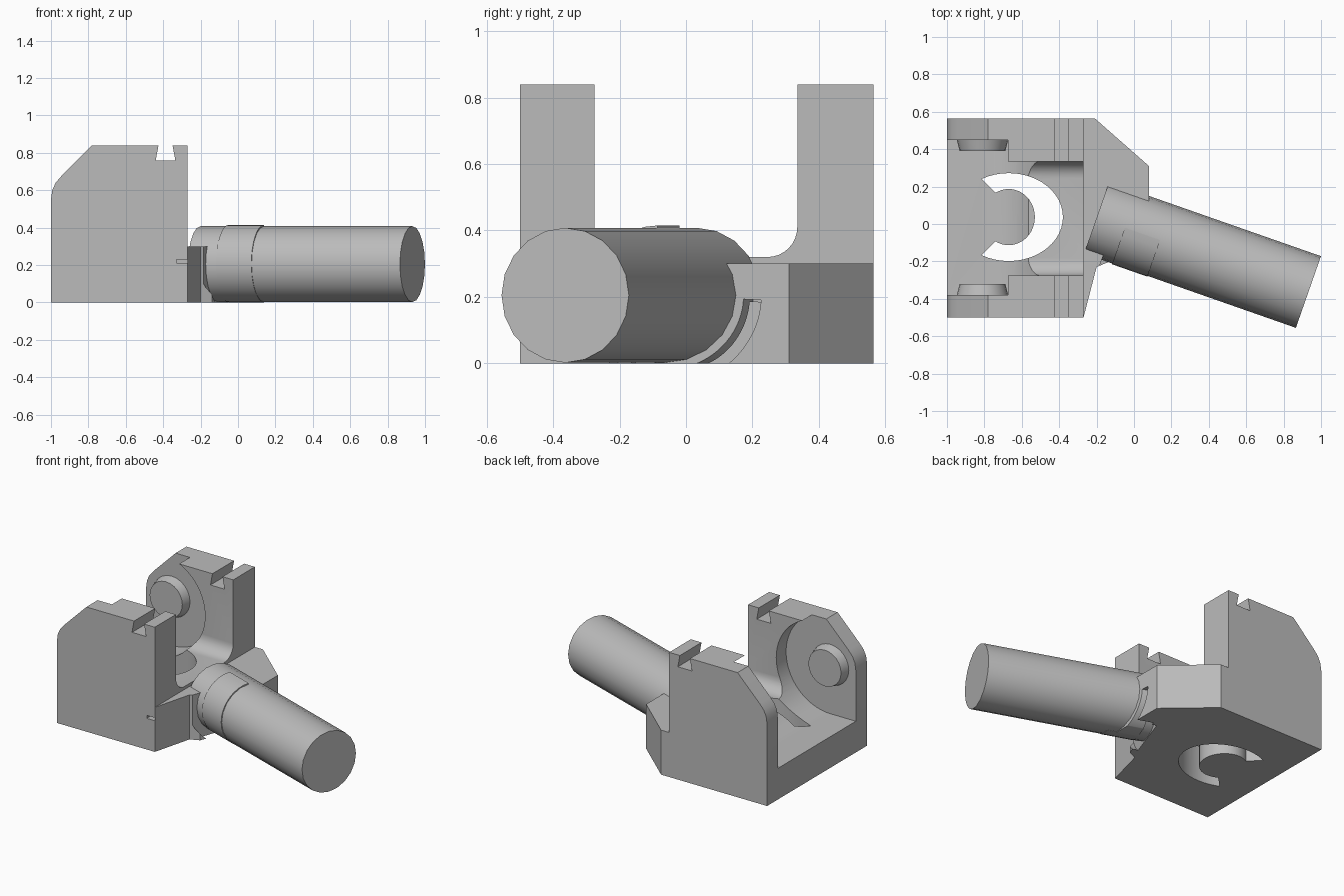
import bpy, bmesh
from math import sin, cos, radians
from mathutils import Matrix

cube = bpy.data.objects.get("Cube")
if cube:
    bpy.data.objects.remove(cube, do_unlink=True)

grey = bpy.data.materials.new("plain grey")
grey.use_nodes = True
GREY = (0.5, 0.5, 0.5, 1)
grey.diffuse_color = GREY
grey.node_tree.nodes["Principled BSDF"].inputs["Base Color"].default_value = GREY


def arc(cx, cy, rx, ry, start, end, steps):
    """Points along an elliptical arc, angles in degrees."""
    angles = [radians(start + (end - start) * i / steps) for i in range(steps + 1)]
    return [(cx + rx * cos(a), cy + ry * sin(a)) for a in angles]


def prism(name, points, axis, low, high, matrix=None):
    """Extrude a flat outline along one axis."""
    place = {"X": lambda u, v: (low, u, v),
             "Y": lambda u, v: (u, low, v),
             "Z": lambda u, v: (u, v, low)}[axis]
    bm = bmesh.new()
    face = bm.faces.new([bm.verts.new(place(u, v)) for u, v in points])
    new = bmesh.ops.extrude_face_region(bm, geom=[face])["geom"]
    shift = [(high - low) * (axis == a) for a in "XYZ"]
    bmesh.ops.translate(bm, verts=[g for g in new if isinstance(g, bmesh.types.BMVert)], vec=shift)
    bmesh.ops.recalc_face_normals(bm, faces=bm.faces)
    if matrix:
        bm.transform(matrix)
    mesh = bpy.data.meshes.new(name)
    bm.to_mesh(mesh)
    bm.free()
    mesh.materials.append(grey)
    ob = bpy.data.objects.new(name, mesh)
    bpy.context.collection.objects.link(ob)
    return ob


def activate(ob):
    bpy.ops.object.select_all(action="DESELECT")
    ob.select_set(True)
    bpy.context.view_layer.objects.active = ob


def combine(ob, cutter, operation="DIFFERENCE"):
    activate(ob)
    mod = ob.modifiers.new("cut", "BOOLEAN")
    mod.operation, mod.object, mod.solver = operation, cutter, "EXACT"
    bpy.ops.object.modifier_apply(modifier=mod.name)
    bpy.data.objects.remove(cutter, do_unlink=True)


def smooth(ob):
    activate(ob)
    bpy.ops.object.shade_smooth_by_angle(angle=radians(30))


# Main bracket: U section with filleted floor
section = [(-0.5, 0), (0.565, 0), (0.565, 0.84), (0.335, 0.84)]
section += arc(0.245, 0.41, 0.09, 0.09, 0, -90, 8)
section += arc(-0.185, 0.41, 0.09, 0.09, -90, -180, 8)
section += [(-0.275, 0.84), (-0.5, 0.84)]
bracket = prism("bracket", section, "X", -1.1, -0.27)

# Side outline: chamfered rear corner and dovetail groove
side = [(-1, -0.1), (-0.2, -0.1), (-0.2, 0.9), (-0.35, 0.9), (-0.35, 0.84),
        (-0.335, 0.76), (-0.44, 0.76), (-0.425, 0.84), (-0.425, 0.9),
        (-0.72, 0.9), (-0.78, 0.84), (-0.945, 0.675), (-0.975, 0.64), (-0.993, 0.6), (-1, 0.55)]
combine(bracket, prism("side_outline", side, "Y", -0.7, 0.7), "INTERSECT")

# Round hinge recess, open at the rear
PX, PZ = -0.81, 0.54
recess = [(-1.1, 0.21)] + arc(PX, PZ, 0.33, 0.33, -90, 90, 32) + [(-1.1, 0.87)]
combine(bracket, prism("recess_cutter", recess, "Y", -0.38, 0.45))

# Curved slot through the floor
slot = arc(-0.67, 0.037, 0.29, 0.235, -120, 120, 32)
slot += arc(-0.67, 0.037, 0.14, 0.15, 120, -120, 32)
combine(bracket, prism("slot_cutter", slot, "Z", -0.1, 0.4))

# Small slit on the front wall
slit = [(-0.33, 0.21), (-0.2, 0.21), (-0.2, 0.23), (-0.33, 0.23)]
combine(bracket, prism("slit_cutter", slit, "Y", -0.6, -0.44))
smooth(bracket)

# Tapered hinge pins
for name, wall, tip in (("front_pin", -0.39, -0.32), ("back_pin", 0.46, 0.39)):
    pin = prism(name, arc(PX, PZ, 0.14, 0.14, 0, 345, 23), "Y", wall, tip)
    for v in pin.data.vertices:
        if abs(v.co.y - tip) < 0.001:
            v.co.x = PX + (v.co.x - PX) * 0.87
            v.co.z = PZ + (v.co.z - PZ) * 0.87
    smooth(pin)

# Tube holder block beside the bracket
outline = [(-0.27, -0.5), (-0.2, -0.23), (-0.14, -0.205), (-0.06, -0.015),
           (0.08, -0.065), (0.08, 0.31), (-0.21, 0.565), (-0.27, 0.565)]
holder = prism("tube_holder", outline, "Z", 0, 0.3)
tube_frame = Matrix.Translation((-0.2, 0.033, 0.205)) @ Matrix.Rotation(radians(-19.3), 4, "Z")


def ring(inner, outer, start, end):
    return arc(0, 0, outer, outer, start, end, 24) + arc(0, 0, inner, inner, end, start, 24)


# Tie channel around the tube, opening at the holder's end
combine(holder, prism("band_cutter", ring(0.2, 0.26, -210, -5), "X", 0.1, 0.16, tube_frame))
combine(holder, prism("channel_cutter", ring(0.225, 0.275, -95, -3), "X", 0.13, 0.6, tube_frame))
smooth(holder)

# Angled tube and the thin collar behind its channel
tube = prism("tube", arc(0, 0, 0.203, 0.203, 0, 342, 19), "X", 0, 1.2, tube_frame)
smooth(tube)
collar_frame = Matrix.Translation((0, 0, 0.003)) @ tube_frame
collar = prism("collar", arc(0, 0, 0.207, 0.207, 90, 270, 16), "X", 0.16, 0.36, collar_frame)
smooth(collar)
